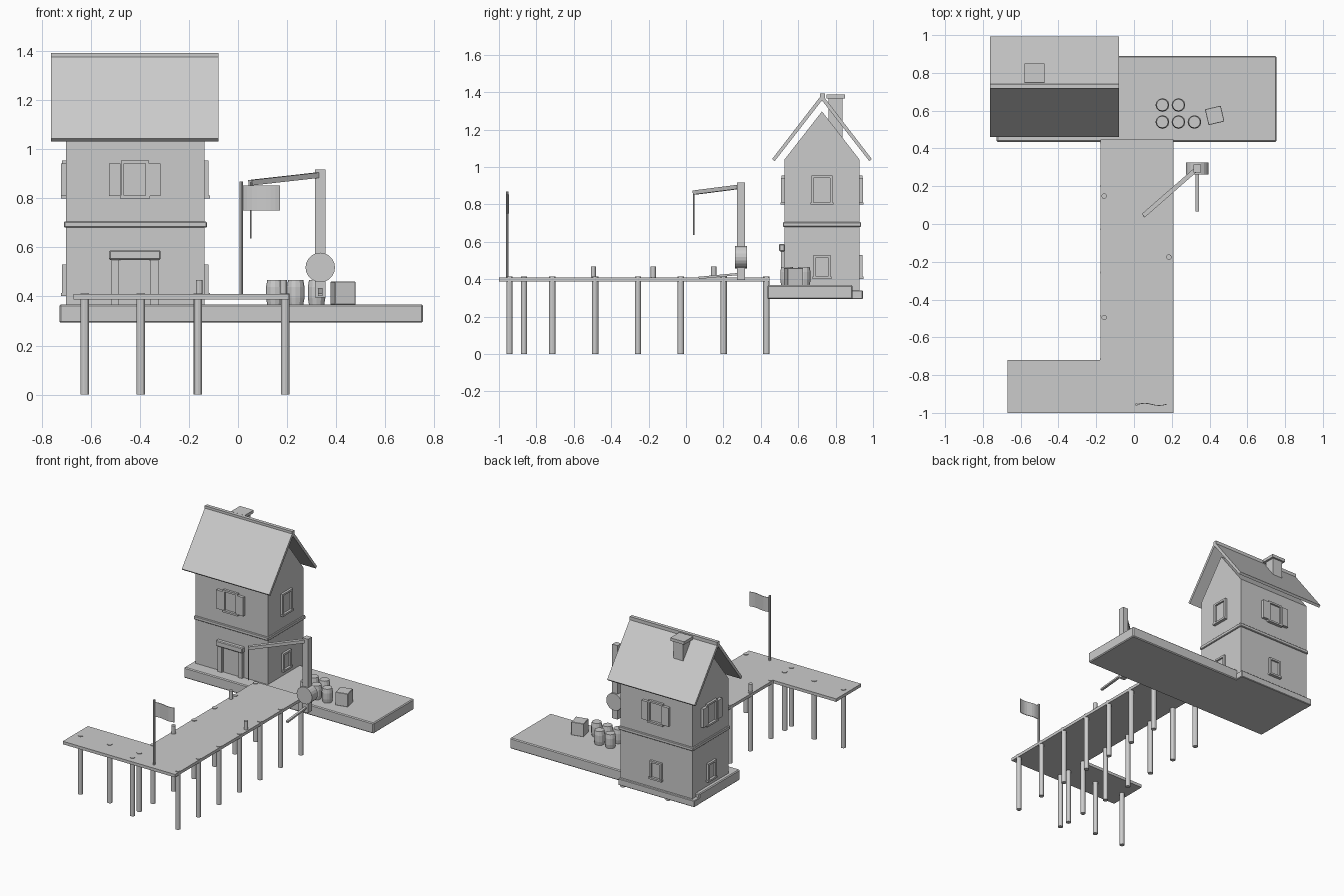
import bpy, bmesh, math
from mathutils import Vector, Matrix

if "Cube" in bpy.data.objects:
    bpy.data.objects.remove(bpy.data.objects["Cube"])

grey = bpy.data.materials.new("light_grey")
grey.diffuse_color = (0.6, 0.6, 0.6, 1)
grey.use_nodes = True
grey.node_tree.nodes["Principled BSDF"].inputs["Base Color"].default_value = grey.diffuse_color


def finish(name, bm, bevel=0):
    bmesh.ops.recalc_face_normals(bm, faces=bm.faces)
    me = bpy.data.meshes.new(name)
    bm.to_mesh(me)
    bm.free()
    me.materials.append(grey)
    ob = bpy.data.objects.new(name, me)
    bpy.context.collection.objects.link(ob)
    if bevel:
        m = ob.modifiers.new("bevel", 'BEVEL')
        m.width, m.segments = bevel, 1
    return ob


def add_box(bm, x, y, z, matrix=Matrix()):
    """Box from ranges on each axis, added to a bmesh."""
    c = [(a + b) / 2 for a, b in (x, y, z)]
    s = [abs(b - a) for a, b in (x, y, z)]
    bmesh.ops.create_cube(bm, size=1, matrix=matrix @ Matrix.Translation(c) @ Matrix.Diagonal((*s, 1)))


def box(name, x, y, z, bevel=0, matrix=Matrix()):
    bm = bmesh.new()
    add_box(bm, x, y, z, matrix)
    return finish(name, bm, bevel)


def rod(name, a, b, r, sides=12):
    """Cylinder between two points."""
    a, b = Vector(a), Vector(b)
    d = b - a
    mat = Matrix.Translation((a + b) / 2) @ d.to_track_quat('Z', 'Y').to_matrix().to_4x4()
    bm = bmesh.new()
    bmesh.ops.create_cone(bm, cap_ends=True, segments=sides, radius1=r, radius2=r, depth=d.length, matrix=mat)
    return finish(name, bm)


def beam(name, a, b, w, h):
    """Rectangular bar between two points."""
    a, b = Vector(a), Vector(b)
    d = b - a
    mat = Matrix.Translation((a + b) / 2) @ d.to_track_quat('Y', 'Z').to_matrix().to_4x4()
    return box(name, (-w / 2, w / 2), (-d.length / 2, d.length / 2), (-h / 2, h / 2), 0, mat)


def prism(name, profile, x0, x1):
    """Extrude a (y, z) outline along x."""
    bm = bmesh.new()
    f = bm.faces.new([bm.verts.new((x0, y, z)) for y, z in profile])
    new = bmesh.ops.extrude_face_region(bm, geom=[f])["geom"]
    bmesh.ops.translate(bm, vec=(x1 - x0, 0, 0), verts=[v for v in new if isinstance(v, bmesh.types.BMVert)])
    return finish(name, bm)


# Stone quay
box("quay", (-0.727, 0.754), (0.435, 0.89), (0.293, 0.368), 0.006)
box("quay_rear_ledge", (-0.727, -0.13), (0.88, 0.945), (0.293, 0.34), 0.004)

# House body, band and gabled attic
HX, HY = (-0.70, -0.136), (0.527, 0.927)
CX, CY = -0.42, 0.727
box("house_walls", HX, HY, (0.335, 1.04))
box("floor_band", (HX[0] - 0.009, HX[1] + 0.009), (HY[0] - 0.009, HY[1] + 0.009), (0.68, 0.705), 0.004)
prism("attic", [(HY[0], 1.04), (HY[1], 1.04), (CY, 1.297)], *HX)

# Roof slabs, ridge and chimney
for side, label in ((-1, "front"), (1, "back")):
    prism("roof_" + label, [(CY + side * 0.266, 1.043), (CY, 1.388), (CY, 1.356), (CY + side * 0.253, 1.031)],
          -0.762, -0.079)
box("roof_ridge", (-0.762, -0.079), (0.717, 0.742), (1.368, 1.392))
box("chimney", (-0.565, -0.488), (0.763, 0.838), (1.15, 1.37))
box("chimney_cap", (-0.58, -0.473), (0.75, 0.85), (1.367, 1.388))


def wall_matrix(angle, x, y):
    """Local frame: x along the wall, -y outwards, origin on the wall."""
    return Matrix.Translation((x, y, 0)) @ Matrix.Rotation(angle, 4, 'Z')


def window(name, mat, half, z0, z1, shutters):
    t, d = 0.013, 0.016
    bm = bmesh.new()
    for s in (-1, 1):
        add_box(bm, (s * half, s * (half - t)), (-d, 0.002), (z0, z1), mat)
    add_box(bm, (-half, half), (-d, 0.002), (z1 - t, z1), mat)
    add_box(bm, (-half - 0.004, half + 0.004), (-d - 0.005, 0.002), (z0, z0 + t), mat)
    finish(name + "_frame", bm)
    box(name + "_pane", (-half + t, half - t), (-0.004, 0.002), (z0 + t, z1 - t), 0, mat)
    if shutters:
        for s in (-1, 1):
            box(name + "_shutter", (s * (half + 0.001), s * (half + 0.048)), (-0.02, 0.002),
                (z0 + 0.012, z1 - 0.012), 0, mat)


front = wall_matrix(0, CX, HY[0])
right = wall_matrix(math.pi / 2, HX[1], CY)
back = wall_matrix(math.pi, CX, HY[1])
left = wall_matrix(-math.pi / 2, HX[0], CY)
for label, mat, shut in (("front", front, True), ("right", right, False), ("back", back, True), ("left", left, True)):
    window("upper_window_" + label, mat, 0.057, 0.798, 0.954, shut)
    if label != "front":
        window("lower_window_" + label, mat, 0.046, 0.402, 0.53, False)

# Door with posts and lintel
box("door", (-0.065, 0.065), (-0.006, 0.002), (0.368, 0.547), 0, front)
for s in (-1, 1):
    box("door_post", (s * 0.064, s * 0.096), (-0.02, 0.002), (0.366, 0.549), 0, front)
    box("door_jamb", (s * 0.058, s * 0.064), (-0.012, 0.002), (0.366, 0.549), 0, front)
box("door_lintel", (-0.105, 0.105), (-0.03, 0.002), (0.549, 0.588), 0.005, front)

# L-shaped jetty deck
bm = bmesh.new()
deck = [(-0.669, -1), (0.208, -1), (0.208, 0.447), (-0.177, 0.447), (-0.177, -0.72), (-0.669, -0.72)]
f = bm.faces.new([bm.verts.new((x, y, 0.388)) for x, y in deck])
new = bmesh.ops.extrude_face_region(bm, geom=[f])["geom"]
bmesh.ops.translate(bm, vec=(0, 0, 0.021), verts=[v for v in new if isinstance(v, bmesh.types.BMVert)])
finish("jetty_deck", bm)

# Jetty piles
piles = [(x, -0.944 + 0.229 * i) for x in (-0.163, 0.192) for i in range(7)]
piles += [(x, -0.866) for x in (-0.624, -0.396, -0.165)]
for x, y in piles:
    rod("pile", (x, y, 0), (x, y, 0.413), 0.017)

# Mooring posts
for x, y in ((-0.158, 0.148), (0.185, -0.175), (-0.158, -0.495)):
    rod("mooring_post", (x, y, 0.40), (x, y, 0.467), 0.014)

# Flag and pole
rod("flag_pole", (0.014, -0.955, 0.40), (0.014, -0.955, 0.868), 0.007, 8)
bm = bmesh.new()
cols = []
for i in range(9):
    t = i / 8
    y = -0.955 + 0.006 * math.sin(t * 2 * math.pi)
    cols.append([bm.verts.new((0.018 + 0.153 * t, y, z)) for z in (0.75, 0.852)])
for a, b in zip(cols, cols[1:]):
    bm.faces.new((a[0], b[0], b[1], a[1]))
flag = finish("flag", bm)
m = flag.modifiers.new("thickness", 'SOLIDIFY')
m.thickness, m.offset = 0.004, 0

# Crane: post, drum, boom, rope and lever
PX, PY = 0.335, 0.294
box("crane_post", (PX - 0.021, PX + 0.021), (PY - 0.021, PY + 0.021), (0.395, 0.917))
rod("crane_drum", (PX, PY - 0.032, 0.518), (PX, PY + 0.032, 0.518), 0.06, 20)
beam("crane_boom", (0.05, 0.045, 0.863), (PX, PY, 0.895), 0.024, 0.022)
rod("crane_rope", (0.052, 0.042, 0.636), (0.052, 0.042, 0.865), 0.004, 6)
beam("crane_lever", (PX, 0.068, 0.407), (PX, 0.285, 0.428), 0.017, 0.012)

# Barrels
for x, y in ((0.15, 0.63), (0.235, 0.63), (0.15, 0.54), (0.235, 0.54), (0.32, 0.54)):
    bm = bmesh.new()
    rings = []
    for r, z in ((0.031, 0.367), (0.036, 0.395), (0.036, 0.438), (0.031, 0.466)):
        rings.append([bm.verts.new((x + r * math.cos(k * math.pi / 6), y + r * math.sin(k * math.pi / 6), z))
                      for k in range(12)])
    for a, b in zip(rings, rings[1:]):
        for k in range(12):
            n = (k + 1) % 12
            bm.faces.new((a[k], a[n], b[n], b[k]))
    bm.faces.new(rings[0])
    bm.faces.new(rings[-1])
    finish("barrel", bm)

# Crate
box("crate", (-0.043, 0.043), (-0.043, 0.043), (0.367, 0.46), 0.002,
    Matrix.Translation((0.427, 0.575, 0)) @ Matrix.Rotation(math.radians(13), 4, 'Z'))
